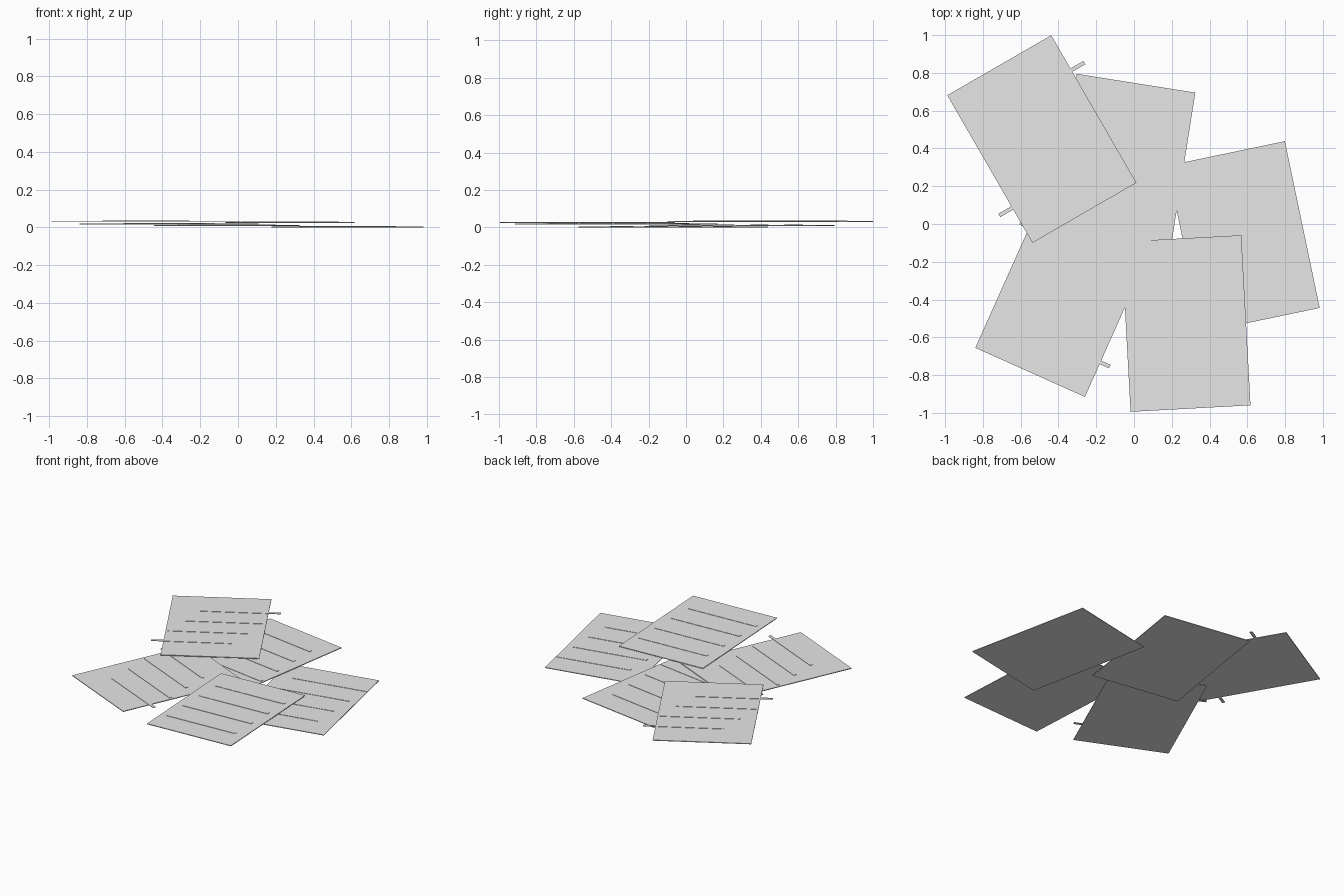
import bpy
from math import radians
from mathutils import Matrix, Vector

cube = bpy.data.objects.get("Cube")
if cube:
    bpy.data.objects.remove(cube, do_unlink=True)

# Single paper colour
paper = bpy.data.materials.new("paper_grey")
paper.use_nodes = True
colour = (0.8, 0.8, 0.8, 1.0)
paper.diffuse_color = colour
paper.node_tree.nodes["Principled BSDF"].inputs["Base Color"].default_value = colour

SHEET = Vector((0.636, 0.902, 0.005))
LINE = Vector((0.52, 0.02, 0.003))
PITCH = 0.0075


def box(name, size, centre, angle):
    """Flat box turned about z, with its size baked into the mesh."""
    bpy.ops.mesh.primitive_cube_add(size=1, location=centre, rotation=(0, 0, radians(angle)))
    obj = bpy.context.object
    obj.name = name
    obj.data.transform(Matrix.Diagonal(size.to_4d()))
    obj.data.materials.append(paper)
    return obj


# Sheets from the bottom of the pile to the top: x, y, turn in degrees
sheets = [
    ("right_sheet", 0.58, -0.068, 11.8),
    ("back_sheet", -0.06, 0.30, -9),
    ("front_left_sheet", -0.366, -0.374, -24.1),
    ("front_sheet", 0.275, -0.527, 3.1),
    ("back_left_sheet", -0.488, 0.45, 30),
]

for level, (name, x, y, angle) in enumerate(sheets):
    bottom = level * PITCH
    box(name, SHEET, (x, y, bottom + SHEET.z / 2), angle)
    # Writing lines, each turned in place on a column through the sheet centre
    for row in range(4):
        offset = (1.5 - row) * 0.183
        z = bottom + SHEET.z + LINE.z / 2 - 0.0005
        box(f"{name}_line_{row + 1}", LINE, (x, y + offset, z), angle)
